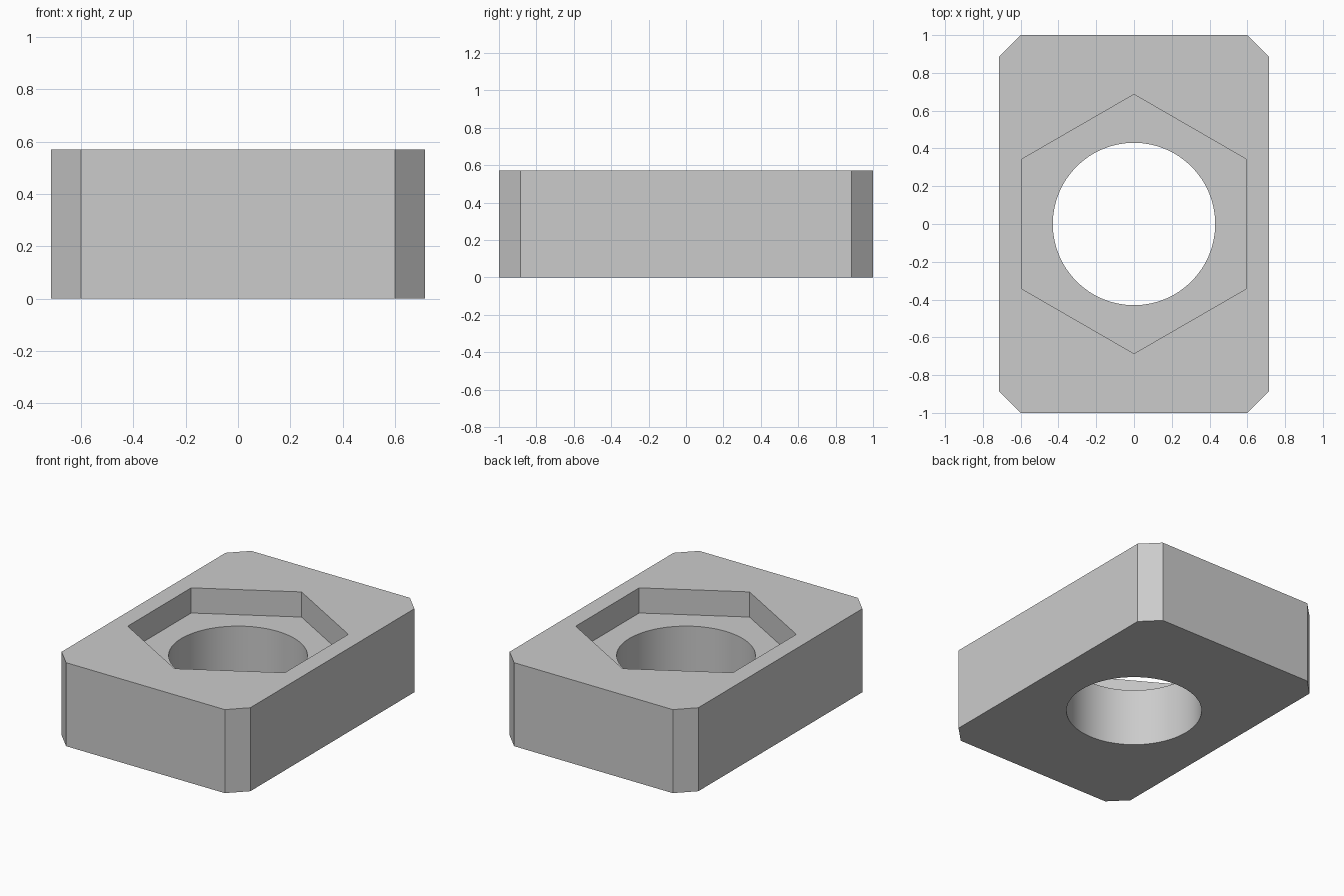
import bpy
import math

HEIGHT = 0.571
HALF_X, HALF_Y, CHAMFER = 0.714, 1.0, 0.114
BORE_RADIUS, HEX_RADIUS, POCKET_DEPTH = 0.43, 0.686, 0.172

cube = bpy.data.objects.get("Cube")
if cube:
    bpy.data.objects.remove(cube, do_unlink=True)

grey = bpy.data.materials.new("light grey")
grey.use_nodes = True
colour = (0.6, 0.6, 0.6, 1)
grey.diffuse_color = colour
grey.node_tree.nodes["Principled BSDF"].inputs["Base Color"].default_value = colour


def prism(name, outline, z0, z1):
    """Extrude a counter-clockwise outline from z0 to z1."""
    n = len(outline)
    verts = [(x, y, z) for z in (z0, z1) for x, y in outline]
    faces = [tuple(reversed(range(n))), tuple(range(n, 2 * n))]
    faces += [(i, (i + 1) % n, n + (i + 1) % n, n + i) for i in range(n)]
    mesh = bpy.data.meshes.new(name)
    mesh.from_pydata(verts, [], faces)
    mesh.materials.append(grey)
    obj = bpy.data.objects.new(name, mesh)
    bpy.context.collection.objects.link(obj)
    return obj


def ring(radius, sides):
    """Regular polygon with a corner pointing along +y."""
    angles = [math.pi / 2 + math.tau * i / sides for i in range(sides)]
    return [(radius * math.cos(a), radius * math.sin(a)) for a in angles]


# Block with four chamfered upright corners
cx, cy = HALF_X - CHAMFER, HALF_Y - CHAMFER
outline = [(HALF_X, -cy), (HALF_X, cy), (cx, HALF_Y), (-cx, HALF_Y)]
outline += [(-x, -y) for x, y in outline]
block = prism("nut_block", outline, 0, HEIGHT)

# Cutters for the through bore and the hexagonal pocket
cutters = [
    prism("bore_cutter", ring(BORE_RADIUS, 64), -0.2, HEIGHT + 0.2),
    prism("hex_pocket_cutter", ring(HEX_RADIUS, 6), HEIGHT - POCKET_DEPTH, HEIGHT + 0.2),
]

bpy.ops.object.select_all(action="DESELECT")
bpy.context.view_layer.objects.active = block
block.select_set(True)
for cutter in cutters:
    cutter.hide_render = True
    cut = block.modifiers.new(cutter.name, "BOOLEAN")
    cut.operation = "DIFFERENCE"
    cut.solver = "EXACT"
    cut.object = cutter
    bpy.ops.object.modifier_apply(modifier=cut.name)
    bpy.data.objects.remove(cutter, do_unlink=True)

# Smooth bore wall, sharp edges elsewhere
bpy.ops.object.shade_smooth_by_angle(angle=math.radians(30))
